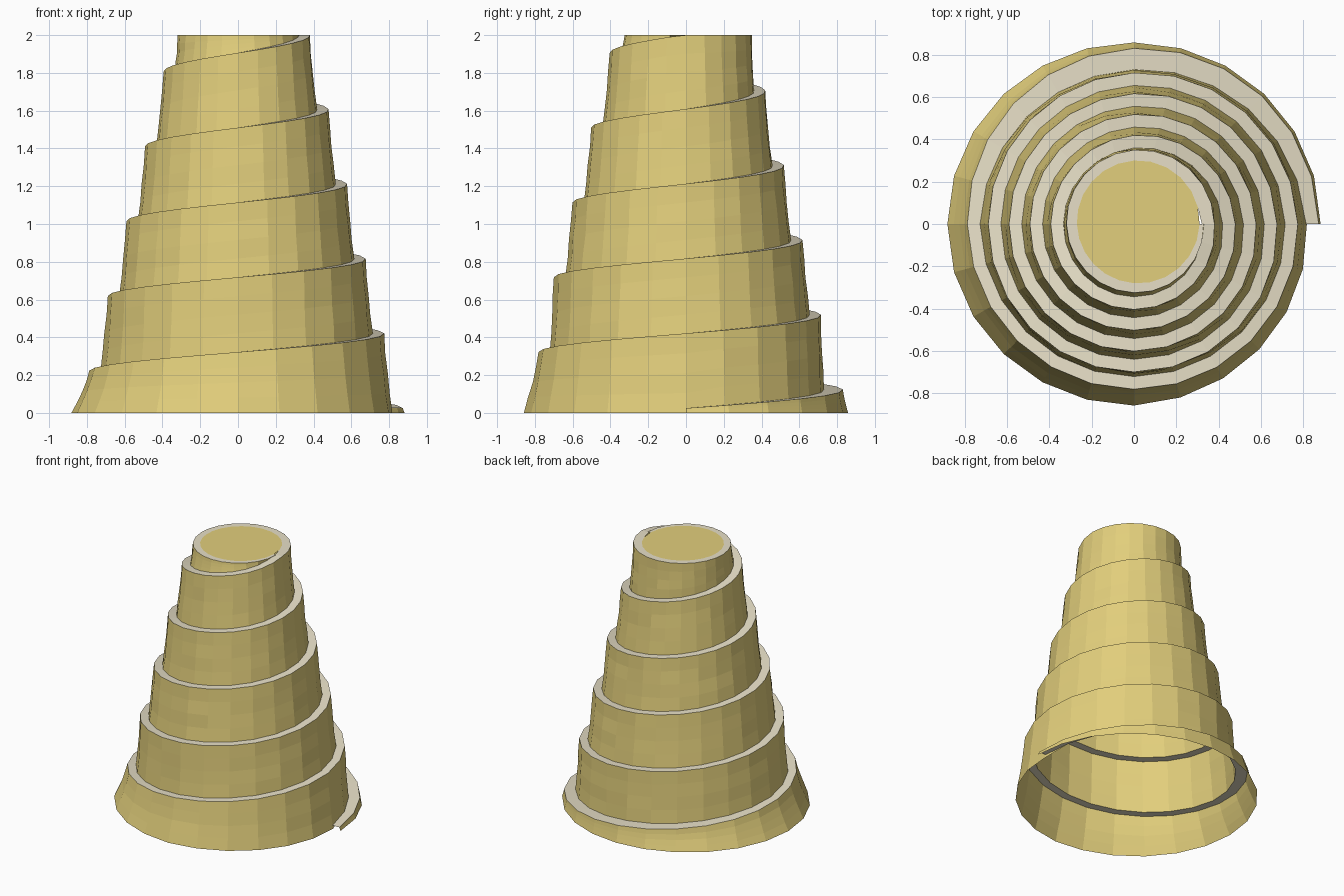
import bpy, bmesh, math, random

if "Cube" in bpy.data.objects:
    bpy.data.objects.remove(bpy.data.objects["Cube"])

random.seed(4)
SEG, TURNS, ROWS = 24, 6, 4      # sides per turn, turns, wall rows


def material(name, rgb):
    m = bpy.data.materials.new(name)
    m.diffuse_color = (*rgb, 1)
    m.use_nodes = True
    m.node_tree.nodes["Principled BSDF"].inputs["Base Color"].default_value = m.diffuse_color
    return m


sand = material("sand wall", (0.76, 0.62, 0.20))
path = material("pale path", (0.80, 0.74, 0.57))


# spiral shape, t = number of turns climbed
def height(t):
    return min(0.025 + 0.396 * t, 2.0)


def cap_radius(t):
    a = 2 * math.pi * t
    return 0.29 + 0.02 * math.cos(a) + 0.01 * math.sin(a)


def outer(t):
    a = 2 * math.pi * t
    r = 0.855 - 0.0985 * min(t, 5) - 0.05 * max(t - 5, 0) + 0.018 * math.cos(a)
    if 1 < t < 5:
        r -= 0.017 * math.sin(a)
    return r


def inner(t):
    if t > 5.001:
        return cap_radius(t)
    width = 0.06
    if t < 0.5:                  # wider path near the start
        width += 0.04 * math.sin(2 * math.pi * t)
    return outer(t) - width


def base_radius(t):
    return 0.87 + 0.012 * math.cos(4 * math.pi * t) - 0.26 * max(t - 0.75, 0)


def point(t, r, z):
    a = 2 * math.pi * t
    return (r * math.cos(a), r * math.sin(a), z)


def strip(name, columns, mat):
    """Skin a list of vertex columns with flat quads."""
    bm = bmesh.new()
    cols = [[bm.verts.new(p) for p in c] for c in columns]
    for a, b in zip(cols, cols[1:]):
        for k in range(len(a) - 1):
            bm.faces.new((a[k], a[k + 1], b[k + 1], b[k]))
    bmesh.ops.remove_doubles(bm, verts=bm.verts, dist=0.0005)
    return finish(name, bm, mat)


def finish(name, bm, mat):
    me = bpy.data.meshes.new(name)
    bm.to_mesh(me)
    bm.free()
    me.materials.append(mat)
    ob = bpy.data.objects.new(name, me)
    bpy.context.collection.objects.link(ob)
    return ob


steps = [i / SEG for i in range(SEG * TURNS + 1)]

# tower wall: hangs from the path edge to the path one turn below
walls = []
for t in steps:
    top_r, top_z = outer(t), height(t)
    if t <= 1:
        foot_r, foot_z = base_radius(t), 0.0
    else:
        foot_r, foot_z = inner(t - 1), height(t - 1)
    column = []
    for k in range(ROWS + 1):
        s = k / ROWS
        r = top_r + (foot_r - top_r) * s ** 1.25
        if 0 < k < ROWS and top_z - foot_z > 0.15:
            r += random.uniform(-0.003, 0.003)
        column.append(point(t, r, top_z + (foot_z - top_z) * s))
    walls.append(column)
strip("spiral_wall", walls, sand)

# climbing path, ending in the rim around the top
strip("spiral_path",
      [[point(t, inner(t), height(t)), point(t, outer(t), height(t))] for t in steps],
      path)

# flat top
bm = bmesh.new()
bm.faces.new([bm.verts.new(point(i / SEG, cap_radius(i / SEG), 2.0)) for i in range(SEG)])
finish("top_disc", bm, sand)
